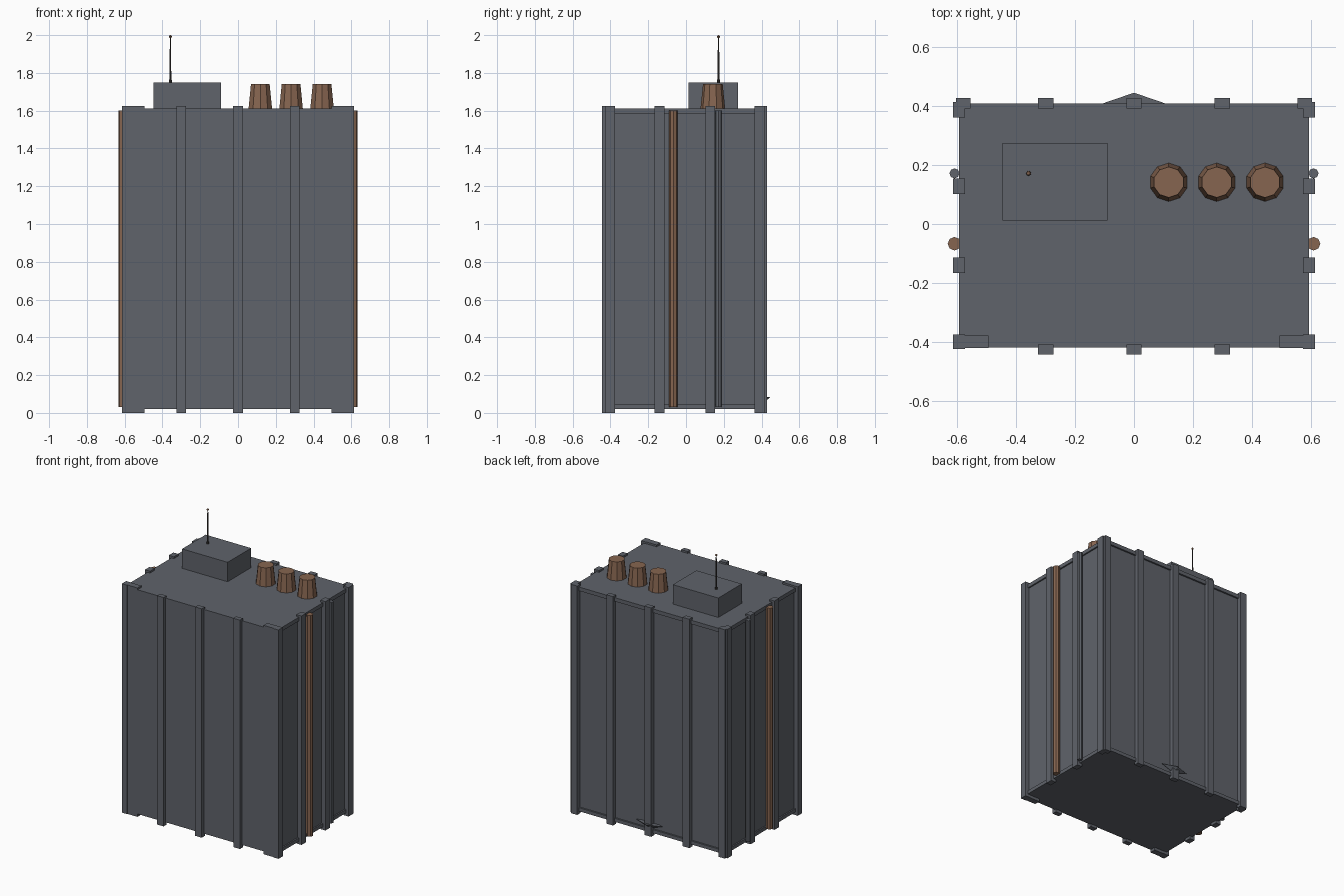
import bpy

cube = bpy.data.objects.get("Cube")
if cube:
    bpy.data.objects.remove(cube, do_unlink=True)


def material(name, rgb):
    mat = bpy.data.materials.new(name)
    mat.use_nodes = True
    mat.diffuse_color = (*rgb, 1)
    mat.node_tree.nodes["Principled BSDF"].inputs["Base Color"].default_value = (*rgb, 1)
    return mat


grey = material("slate_grey", (0.115, 0.125, 0.145))
copper = material("copper_brown", (0.24, 0.13, 0.08))
dark = material("dark_metal", (0.05, 0.045, 0.042))


def finish(name, mat):
    ob = bpy.context.object
    ob.name = ob.data.name = name
    ob.data.materials.append(mat)
    return ob


def box(name, xs, ys, zs, mat=grey):
    spans = (xs, ys, zs)
    bpy.ops.mesh.primitive_cube_add(size=1, location=[sum(s) / 2 for s in spans])
    bpy.context.object.scale = [abs(s[1] - s[0]) for s in spans]
    bpy.ops.object.transform_apply(location=False, rotation=False, scale=True)
    return finish(name, mat)


def taper(name, x, y, zs, r1, r2, sides, mat):
    bpy.ops.mesh.primitive_cone_add(vertices=sides, radius1=r1, radius2=r2,
                                    depth=zs[1] - zs[0], location=(x, y, sum(zs) / 2))
    return finish(name, mat)


full = (0, 1.625)   # height of the ribs and posts
roof = 1.612

# Main block: walls slightly recessed under the roof and above the floor slab
box("walls", (-0.585, 0.585), (-0.42, 0.398), (0.03, 1.6))
box("roof_slab", (-0.595, 0.595), (-0.42, 0.41), (1.585, roof))
box("floor_slab", (-0.595, 0.595), (-0.42, 0.41), (0.02, 0.045))

# Vertical ribs on the front and back
for i, x in enumerate((-0.3, 0, 0.3)):
    box(f"front_rib_{i}", (x - 0.026, x + 0.026), (-0.444, -0.41), full)
    box(f"back_rib_{i}", (x - 0.026, x + 0.026), (0.393, 0.428), full)

# Side ribs, corner posts and pipes, mirrored left and right
for side, s in (("left", 1), ("right", -1)):
    outer = (s * 0.575, s * 0.615)
    for i, y in enumerate((-0.14, 0.128)):
        box(f"{side}_rib_{i}", outer, (y - 0.026, y + 0.026), full)
    box(f"{side}_front_post", outer, (-0.425, -0.376), full)
    box(f"{side}_front_plate", (s * 0.495, s * 0.595), (-0.421, -0.378), full)
    box(f"{side}_back_side_post", outer, (0.362, 0.415), full)
    box(f"{side}_back_post", (s * 0.555, s * 0.605), (0.393, 0.428), full)
    taper(f"{side}_copper_pipe", s * 0.61, -0.067, (0.03, 1.6), 0.023, 0.023, 8, copper)
    taper(f"{side}_grey_pipe", s * 0.61, 0.172, (0.03, 1.6), 0.017, 0.017, 8, grey)

# Rooftop housing and chimney pots
box("roof_housing", (-0.447, -0.09), (0.012, 0.276), (1.6, 1.75))
for i, x in enumerate((0.118, 0.281, 0.445)):
    taper(f"chimney_pot_{i}", x, 0.142, (1.605, 1.74), 0.066, 0.052, 10, copper)

# Antenna with a ball tip
taper("antenna_foot", -0.358, 0.172, (1.745, 1.765), 0.009, 0.007, 8, dark)
taper("antenna_mast", -0.358, 0.172, (1.76, 1.99), 0.006, 0.003, 6, dark)
bpy.ops.mesh.primitive_uv_sphere_add(segments=8, ring_count=6, radius=0.008,
                                     location=(-0.358, 0.172, 1.992))
finish("antenna_tip", copper)

# Small inverted pointed basin at the foot of the back wall
basin = taper("back_basin", 0, 0.41, (0.05, 0.085), 0, 1, 4, grey)
basin.scale = (0.105, 0.036, 1)
